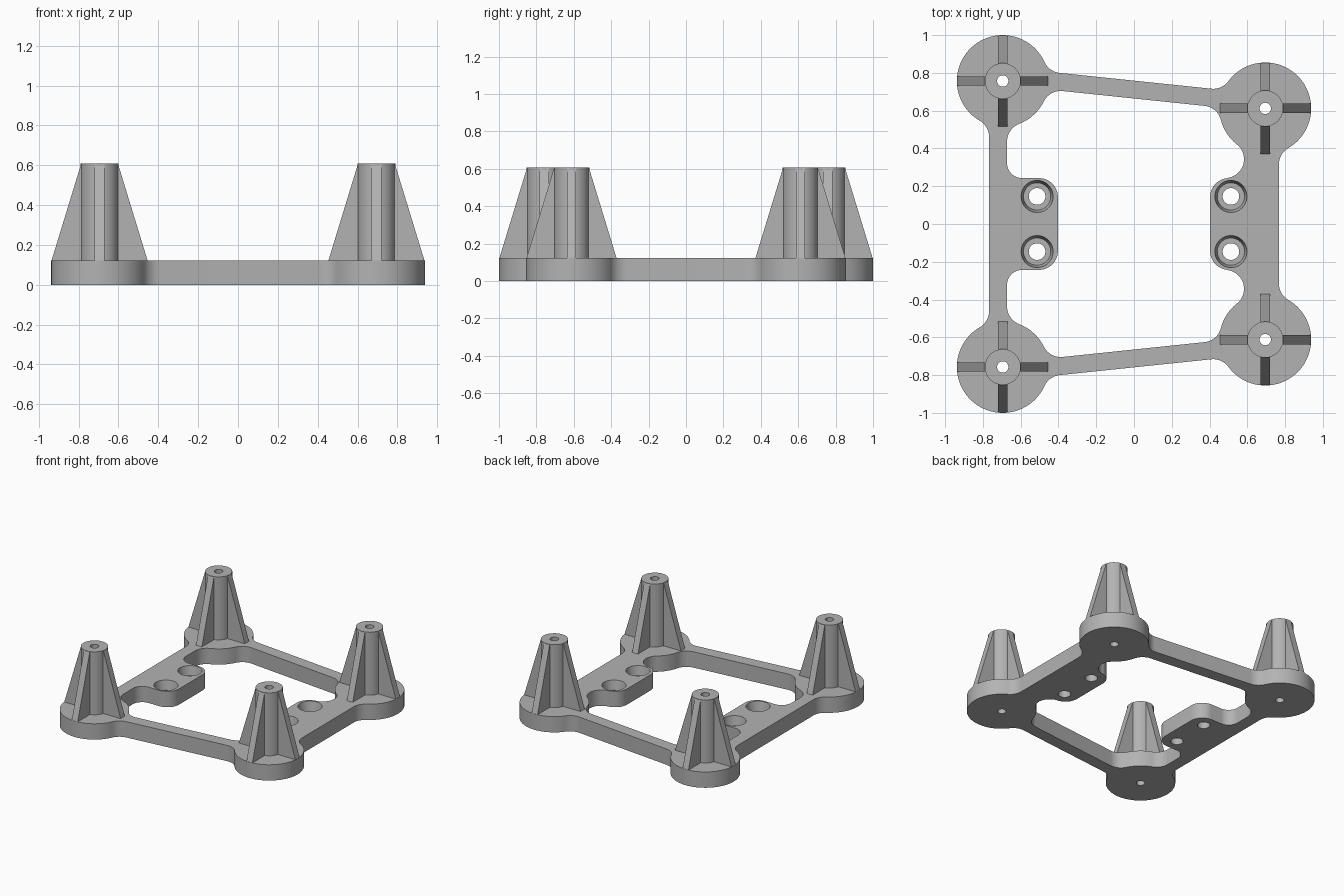
import bpy, bmesh, math
from mathutils import Vector

cube = bpy.data.objects.get("Cube")
if cube:
    bpy.data.objects.remove(cube)

PAD_R, FILLET, DECK, TOP = 0.243, 0.1, 0.122, 0.608
BACK_RIGHT, BACK_LEFT = Vector((-0.695, 0.757)), Vector((0.695, 0.612))
X, Y = Vector((1, 0)), Vector((0, 1))

grey = bpy.data.materials.new("grey plastic")
grey.use_nodes = True
colour = (0.45, 0.45, 0.45, 1)
grey.diffuse_color = colour
grey.node_tree.nodes["Principled BSDF"].inputs["Base Color"].default_value = colour


def finish(name, bm):
    """Turn a bmesh into an object with smooth curves and sharp edges."""
    bmesh.ops.recalc_face_normals(bm, faces=bm.faces)
    mesh = bpy.data.meshes.new(name)
    bm.to_mesh(mesh)
    bm.free()
    mesh.materials.append(grey)
    obj = bpy.data.objects.new(name, mesh)
    bpy.context.collection.objects.link(obj)
    return obj


def smooth(obj):
    bpy.ops.object.select_all(action="DESELECT")
    obj.select_set(True)
    bpy.context.view_layer.objects.active = obj
    bpy.ops.object.shade_smooth_by_angle(angle=math.radians(30))


def lathe(bm, profile, centre, steps=48):
    """Add a solid of revolution from a closed (radius, height) profile."""
    rings = []
    for i in range(steps):
        a = math.tau * i / steps
        rings.append([bm.verts.new((centre.x + r * math.cos(a),
                                    centre.y + r * math.sin(a), z)) for r, z in profile])
    for i in range(steps):
        a, b = rings[i - 1], rings[i]
        for j in range(len(profile)):
            bm.faces.new((a[j - 1], b[j - 1], b[j], a[j]))


def solid(bm, profile, centre):
    """Revolve an open profile and cap both ends."""
    lathe_bm = bmesh.new()
    lathe(lathe_bm, profile, centre)
    low, high = profile[0][1], profile[-1][1]
    inner = [f for f in lathe_bm.faces
             if {round(v.co.z, 4) for v in f.verts} == {round(low, 4), round(high, 4)}
             and len(profile) > 2]
    bmesh.ops.delete(lathe_bm, geom=inner, context="FACES_ONLY")
    bmesh.ops.holes_fill(lathe_bm, edges=[e for e in lathe_bm.edges if e.is_boundary])
    part = bpy.data.meshes.new("part")
    lathe_bm.to_mesh(part)
    lathe_bm.free()
    bm.from_mesh(part)
    bpy.data.meshes.remove(part)


def arc(centre, radius, start, end, turn):
    """Points from one direction to another, turn +1 is anticlockwise."""
    a, b = math.atan2(start.y, start.x), math.atan2(end.y, end.x)
    sweep = ((b - a) * turn) % math.tau
    n = max(4, round(sweep / math.radians(5)))
    return [(centre.x + radius * math.cos(a + turn * sweep * i / n),
             centre.y + radius * math.sin(a + turn * sweep * i / n)) for i in range(n + 1)]


def fillet(pad, point, normal, along):
    """Centre of the fillet between a round pad and a straight edge."""
    d = (point - pad).dot(normal) + FILLET
    return pad + normal * d + along * math.sqrt((PAD_R + FILLET) ** 2 - d * d)


def outline(arcs):
    """Chain arcs for the back half, mirror to the front, drop repeats."""
    half = [p for a in arcs for p in arc(*a)]
    pts = []
    for p in half + [(x, -y) for x, y in reversed(half)]:
        if not pts or (Vector(p) - Vector(pts[-1])).length > 0.0005:
            pts.append(p)
    return pts


A, B = BACK_RIGHT, BACK_LEFT
u = (B - A).normalized()
n = Vector((-u.y, u.x))
upper, lower = A + 0.074 * n, A - 0.02 * n

# Outer edge of the frame
f1, f2 = fillet(A, -0.767 * X, -X, -Y), fillet(A, upper, n, u)
f3, f4 = fillet(B, upper, n, -u), fillet(B, 0.767 * X, X, -Y)
outer = outline([
    (f1, FILLET, X, A - f1, 1), (A, PAD_R, f1 - A, f2 - A, -1), (f2, FILLET, A - f2, -n, 1),
    (f3, FILLET, -n, B - f3, 1), (B, PAD_R, f3 - B, f4 - B, -1), (f4, FILLET, B - f4, -X, 1)])

# Inner opening, with a tab on each side bar
tab_y, tab_x, bar_x, small = 0.243, 0.403, -0.672, 0.08
corner = Vector((tab_x + FILLET, tab_y - FILLET))
root = Vector((bar_x + small, tab_y + small))
f5, f6 = fillet(A, bar_x * X, X, -Y), fillet(A, lower, -n, u)
f7, f8 = fillet(B, lower, -n, -u), fillet(B, tab_y * Y, Y, -X)
inner = outline([
    (Vector((-corner.x, corner.y)), FILLET, X, Y, 1), (root, small, -Y, -X, -1),
    (f5, FILLET, -X, A - f5, -1), (A, PAD_R, f5 - A, f6 - A, 1), (f6, FILLET, A - f6, n, -1),
    (f7, FILLET, n, B - f7, -1), (B, PAD_R, f7 - B, f8 - B, 1), (f8, FILLET, B - f8, -Y, -1),
    (corner, FILLET, Y, -X, 1)])

# Frame plate
bm = bmesh.new()
for loop in (outer, inner):
    verts = [bm.verts.new((x, y, 0)) for x, y in loop]
    for i in range(len(verts)):
        bm.edges.new((verts[i - 1], verts[i]))
bmesh.ops.triangle_fill(bm, edges=bm.edges, use_beauty=True)
top = bmesh.ops.extrude_face_region(bm, geom=bm.faces[:])["geom"]
bmesh.ops.translate(bm, verts=[v for v in top if isinstance(v, bmesh.types.BMVert)],
                    vec=(0, 0, DECK))
frame = finish("frame", bm)

# Holes: post bores and tapered counterbores in the tabs
post_spots = [Vector((p.x, s * p.y)) for p in (A, B) for s in (1, -1)]
bm = bmesh.new()
for spot in post_spots:
    solid(bm, [(0.03, -0.1), (0.03, 0.1), (0.03, 0.3)], spot)
for sx in (-1, 1):
    for sy in (-1, 1):
        solid(bm, [(0.044, -0.1), (0.044, 0.05), (0.072, 0.05), (0.085, DECK), (0.085, 0.3)],
              Vector((sx * 0.513, sy * 0.146)))
cutter = finish("hole_cutter", bm)
cutter.hide_render = True
cut = frame.modifiers.new("holes", "BOOLEAN")
cut.operation, cut.solver, cut.object = "DIFFERENCE", "EXACT", cutter
bpy.context.view_layer.update()
drilled = bpy.data.meshes.new_from_object(
    frame.evaluated_get(bpy.context.evaluated_depsgraph_get()))
frame.modifiers.clear()
frame.data = drilled
bpy.data.objects.remove(cutter)
smooth(frame)

# Hollow posts, each braced by four tapered fins
for spot, name in zip(post_spots, ("back_right", "front_right", "back_left", "front_left")):
    bm = bmesh.new()
    lathe(bm, [(0.03, DECK), (0.095, DECK), (0.095, TOP), (0.03, TOP)], spot)
    smooth(finish(name + "_post", bm))

    bm = bmesh.new()
    fin = [(0.05, DECK), (0.241, DECK), (0.093, TOP - 0.002), (0.05, TOP - 0.002)]
    for d in (X, Y, -X, -Y):
        side = Vector((-d.y, d.x)) * 0.025
        sheets = []
        for s in (side, -side):
            sheets.append([bm.verts.new((*(spot + d * r + s), z)) for r, z in fin])
            bm.faces.new(sheets[-1])
        a, b = sheets
        for j in range(4):
            bm.faces.new((a[j - 1], a[j], b[j], b[j - 1]))
    finish(name + "_fins", bm)
